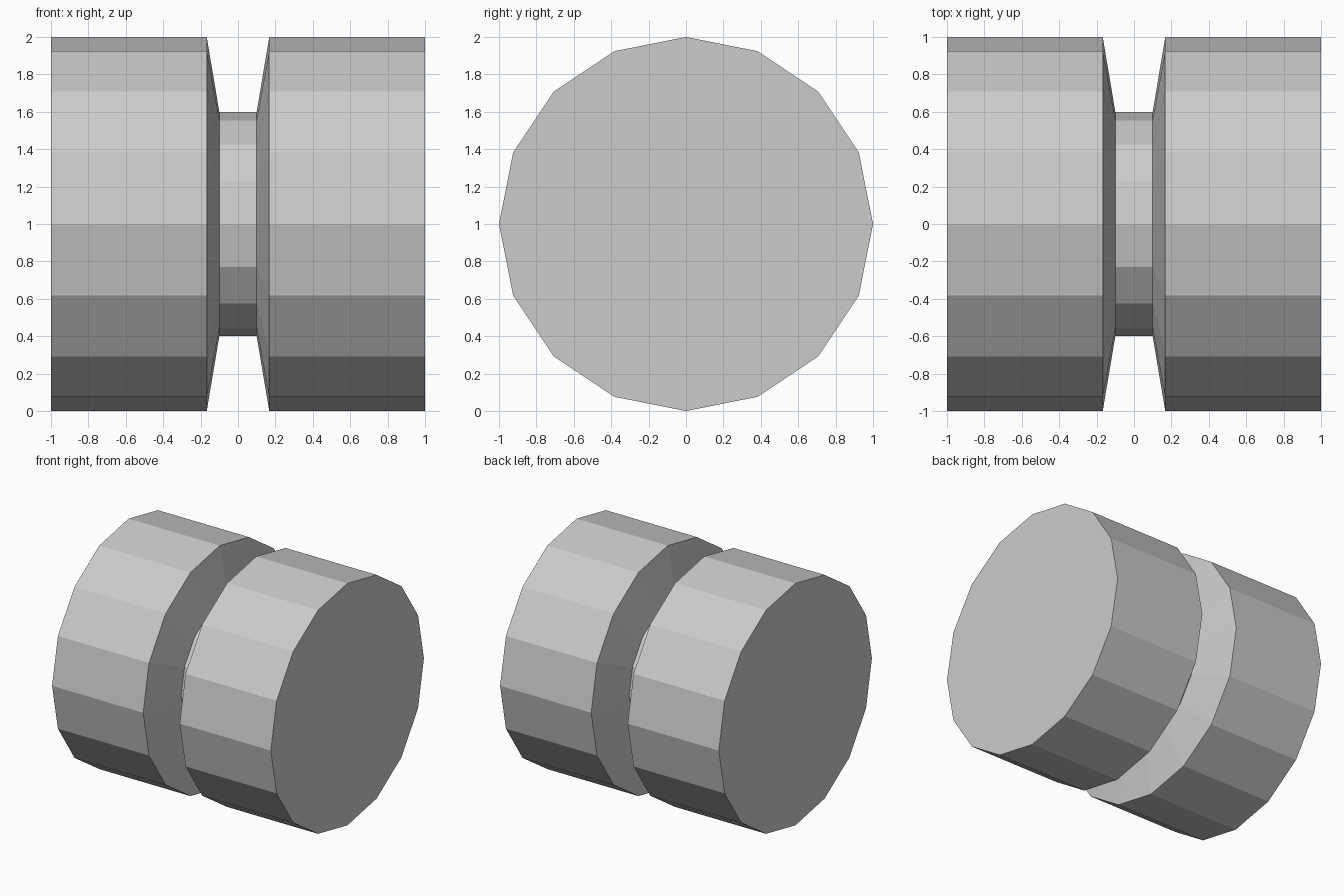
import bpy, bmesh
from math import sin, cos, tau

if "Cube" in bpy.data.objects:
    bpy.data.objects.remove(bpy.data.objects["Cube"])

SIDES = 16
# Profile along the x axis: (x, radius)
PROFILE = [(-1, 1), (-0.167, 1), (-0.1, 0.6), (0.1, 0.6), (0.167, 1), (1, 1)]

bm = bmesh.new()
rings = [[bm.verts.new((x, r * cos(tau * i / SIDES), 1 + r * sin(tau * i / SIDES)))
          for i in range(SIDES)] for x, r in PROFILE]

# Outer walls and groove
for a, b in zip(rings, rings[1:]):
    for i in range(SIDES):
        j = (i + 1) % SIDES
        bm.faces.new((a[i], a[j], b[j], b[i]))

# Flat end caps
bm.faces.new(rings[0])
bm.faces.new(rings[-1])
bmesh.ops.recalc_face_normals(bm, faces=bm.faces)

mesh = bpy.data.meshes.new("grooved_spool")
bm.to_mesh(mesh)
bm.free()
spool = bpy.data.objects.new("grooved_spool", mesh)
bpy.context.collection.objects.link(spool)
